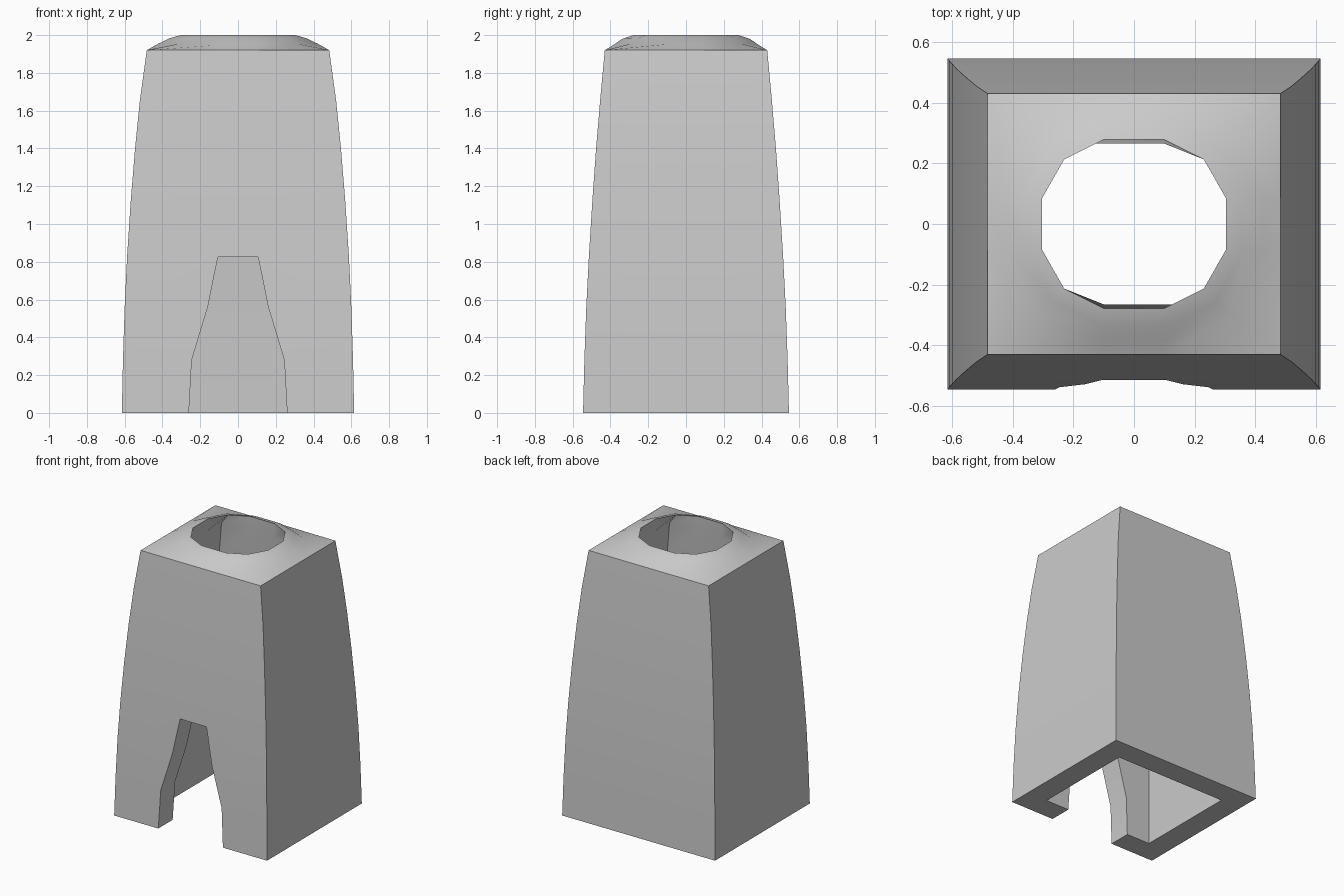
import bpy
import bmesh

if "Cube" in bpy.data.objects:
    bpy.data.objects.remove(bpy.data.objects["Cube"])

WALL = 0.165


def ring(x_side, corner, y_side):
    """Twelve (x, y, z) points, mirrored from one quarter of three points."""
    pts = []
    for sx, sy, flip in ((1, 1, False), (-1, 1, True), (-1, -1, False), (1, -1, True)):
        quarter = [x_side, corner, y_side]
        if flip:
            quarter.reverse()
        pts += [(sx * x, sy * y, z) for x, y, z in quarter]
    return pts


def box_ring(hx, hy, z):
    return ring((hx, 0.085, z), (hx, hy, z), (0.1, hy, z))


def add_mesh(name, bm):
    bmesh.ops.recalc_face_normals(bm, faces=bm.faces)
    mesh = bpy.data.meshes.new(name)
    bm.to_mesh(mesh)
    bm.free()
    obj = bpy.data.objects.new(name, mesh)
    bpy.context.collection.objects.link(obj)
    return obj


# Body profile: half width, half depth, height
profile = [(0.615, 0.545, 0), (0.609, 0.538, 0.28), (0.60, 0.528, 0.56),
           (0.587, 0.514, 0.83), (0.568, 0.496, 1.12), (0.545, 0.476, 1.40),
           (0.52, 0.455, 1.65), (0.483, 0.43, 1.92)]
rings = [box_ring(*p) for p in profile]

# Domed cap rising to the round hole
rings += [
    ring((0.425, 0.085, 1.953), (0.32, 0.295, 1.953), (0.1, 0.385, 1.948)),
    ring((0.363, 0.085, 1.983), (0.27, 0.255, 1.983), (0.1, 0.338, 1.98)),
    ring((0.303, 0.085, 2.0), (0.23, 0.213, 2.0), (0.1, 0.278, 2.0)),
]

# Cavity walls from the hole down to the base
for hx, hy, z in reversed(profile):
    rings.append(box_ring(hx - WALL, hy - WALL, min(z, 1.9)))

bm = bmesh.new()
loops = [[bm.verts.new(p) for p in r] for r in rings]
for i, lower in enumerate(loops):
    upper = loops[(i + 1) % len(loops)]
    for j in range(12):
        k = (j + 1) % 12
        bm.faces.new((lower[j], lower[k], upper[k], upper[j]))
body = add_mesh("hollow_tower", bm)

# Tapered doorway cut through the front wall
half = [(0.261, -0.1), (0.26, 0), (0.245, 0.28), (0.16, 0.56), (0.106, 0.826)]
outline = half + [(-x, z) for x, z in reversed(half)]
bm = bmesh.new()
face = bm.faces.new([bm.verts.new((x, -0.8, z)) for x, z in outline])
ext = bmesh.ops.extrude_face_region(bm, geom=[face])
verts = [g for g in ext["geom"] if isinstance(g, bmesh.types.BMVert)]
bmesh.ops.translate(bm, vec=(0, 0.7, 0), verts=verts)
cutter = add_mesh("doorway_cutter", bm)
cutter.hide_render = True

mod = body.modifiers.new("doorway", 'BOOLEAN')
mod.operation = 'DIFFERENCE'
mod.solver = 'EXACT'
mod.object = cutter
bpy.context.view_layer.objects.active = body
body.select_set(True)
bpy.ops.object.modifier_apply(modifier=mod.name)
bpy.data.objects.remove(cutter)

# Soft curvature with crisp corners
bpy.ops.object.shade_smooth_by_angle(angle=0.5)
